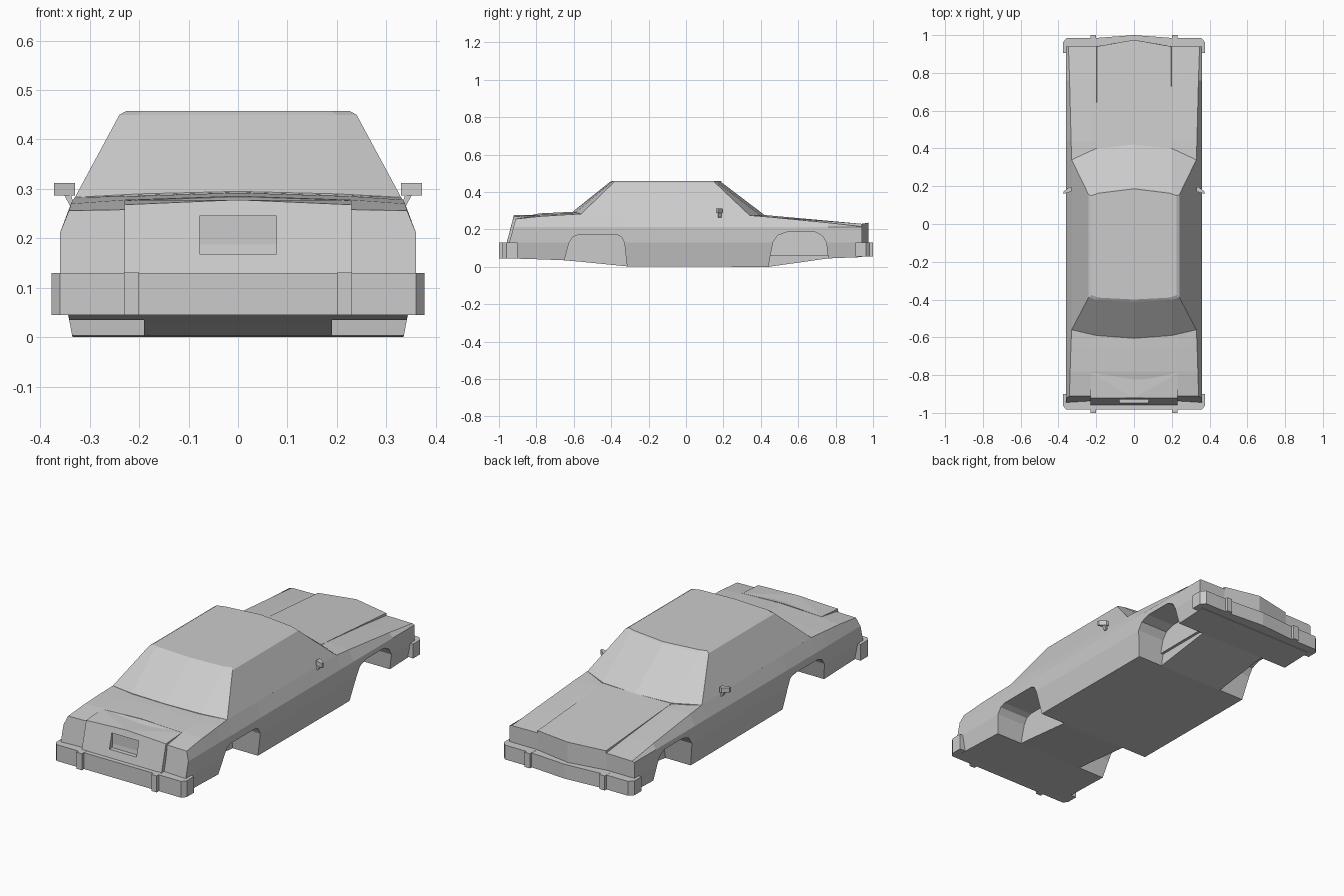
import bpy, bmesh

cube = bpy.data.objects.get("Cube")
if cube:
    bpy.data.objects.remove(cube, do_unlink=True)

GREY = (0.6, 0.6, 0.6, 1)
paint = bpy.data.materials.new("light grey")
paint.use_nodes = True
paint.diffuse_color = GREY
paint.node_tree.nodes["Principled BSDF"].inputs["Base Color"].default_value = GREY


def loft(name, loops):
    """Bridge matching closed loops and cap both ends."""
    bm = bmesh.new()
    rings = [[bm.verts.new(p) for p in loop] for loop in loops]
    for a, b in zip(rings, rings[1:]):
        for i in range(len(a)):
            j = (i + 1) % len(a)
            bm.faces.new((a[i], a[j], b[j], b[i]))
    for cap in (rings[0], rings[-1]):
        bm.faces.new(cap)
    bmesh.ops.recalc_face_normals(bm, faces=bm.faces)
    mesh = bpy.data.meshes.new(name)
    bm.to_mesh(mesh)
    bm.free()
    mesh.materials.append(paint)
    obj = bpy.data.objects.new(name, mesh)
    bpy.context.collection.objects.link(obj)
    return obj


def mirrored(half):
    """Close a half loop that runs from x = 0 round to x = 0."""
    return half + [(-x, y, z) for x, y, z in reversed(half) if x > 0]


def at_height(plan, z):
    return [(x, y, z) for x, y in plan]


def box(name, x0, x1, y0, y1, z0, z1):
    plan = [(x0, y0), (x1, y0), (x1, y1), (x0, y1)]
    return loft(name, [at_height(plan, z0), at_height(plan, z1)])


def cut(target, cutter):
    mod = target.modifiers.new("cut", 'BOOLEAN')
    mod.operation = 'DIFFERENCE'
    mod.solver = 'EXACT'
    mod.object = cutter
    bpy.context.view_layer.objects.active = target
    bpy.ops.object.modifier_apply(modifier=mod.name)
    bpy.data.objects.remove(cutter, do_unlink=True)


# Lower body: y, bottom, shoulder height, shoulder x, deck edge, deck centre
STATIONS = [
    (-0.945, 0.045, 0.256, 0.342, 0.258, 0.260),
    (-0.78, 0.040, 0.270, 0.338, 0.278, 0.286),
    (-0.65, 0.035, 0.278, 0.334, 0.285, 0.292),
    (-0.56, 0.027, 0.283, 0.330, 0.287, 0.294),
    (-0.32, 0.003, 0.281, 0.330, 0.270, 0.260),
    (0.34, 0.000, 0.275, 0.330, 0.271, 0.265),
    (0.44, 0.000, 0.267, 0.333, 0.268, 0.262),
    (0.76, 0.045, 0.236, 0.341, 0.238, 0.235),
    (0.94, 0.052, 0.216, 0.347, 0.218, 0.215),
]


def body_section(y, zb, zs, xs, zd, zc):
    half = [(0, zb), (0.335 + 0.19 * zb, zb), (0.36, 0.13), (0.36, 0.212),
            (xs, zs), (0.23, zd), (0, zc)]
    lean = 0.27 if y < -0.9 else 0
    return mirrored([(x, y + lean * max(0, z - 0.13), z) for x, z in half])


body = loft("body", [body_section(*s) for s in STATIONS])

# Wheel wells
REAR_ARCH = [(-0.655, -0.1), (-0.65, 0.035), (-0.625, 0.13), (-0.605, 0.16),
             (-0.575, 0.172), (-0.37, 0.172), (-0.345, 0.16), (-0.33, 0.13),
             (-0.315, 0), (-0.31, -0.1)]
FRONT_ARCH = [(0.435, -0.1), (0.44, 0), (0.465, 0.13), (0.49, 0.168),
              (0.54, 0.186), (0.69, 0.186), (0.73, 0.165), (0.75, 0.13),
              (0.76, 0.045), (0.765, -0.1)]
for arch in (REAR_ARCH, FRONT_ARCH):
    for side in (1, -1):
        cut(body, loft("well_cutter", [[(side * x, y, z) for y, z in arch]
                                       for x in (0.19, 0.5)]))

# Cabin with bevelled roof edge
base = [(0, -0.605, 0.295), (0.2, -0.59, 0.290), (0.33, -0.56, 0.283),
        (0.33, 0.34, 0.275), (0.2, 0.40, 0.273), (0, 0.42, 0.277)]
eave = [(0, -0.412, 0.45), (0.2, -0.402, 0.45), (0.24, -0.388, 0.45),
        (0.24, 0.155, 0.45), (0.2, 0.168, 0.45), (0, 0.192, 0.45)]
roof = [(x * 0.94, y * 0.97, 0.458) for x, y, z in eave]
sunk = [(x * 0.99, y, z - 0.03) for x, y, z in base]
loft("cabin", [mirrored(l) for l in (sunk, base, eave, roof)])

# Raised hood, which also forms the pointed nose
hood_top = [(0, 0.42, 0.277), (0.197, 0.40, 0.271),
            (0.197, 0.94, 0.230), (0, 0.975, 0.236)]
hood_low = [(x * 1.04, y, 0.06) for x, y, z in hood_top]
loft("hood", [mirrored(hood_low), mirrored(hood_top)])

# Trunk lid with recessed plate panel
lid_top = [(0, -0.79, 0.286), (0.23, -0.79, 0.277),
           (0.23, -0.922, 0.268), (0, -0.920, 0.278)]
lid_low = [(0, -0.79, 0.1), (0.23, -0.79, 0.1),
           (0.23, -0.966, 0.1), (0, -0.966, 0.1)]
lid = loft("trunk_lid", [mirrored(lid_low), mirrored(lid_top)])
cut(lid, box("plate_cutter", -0.078, 0.078, -1, -0.922, 0.168, 0.245))
box("plate_panel", -0.078, 0.078, -0.922, -0.915, 0.168, 0.245)

# Bumpers and their guards
rear_plan = [(0, -0.90), (0.377, -0.90), (0.377, -0.96), (0.36, -0.982), (0, -0.982)]
front_plan = [(0, 0.905), (0.377, 0.905), (0.377, 0.962), (0.355, 0.985),
              (0.2, 0.985), (0, 1.0)]
for name, plan, low in (("rear_bumper", rear_plan, 0.045),
                        ("front_bumper", front_plan, 0.055)):
    loft(name, [mirrored(at_height(plan, z)) for z in (low, 0.13)])
for side, tag in ((1, "left"), (-1, "right")):
    x0, x1 = sorted((side * 0.2, side * 0.231))
    box(tag + "_rear_guard", x0, x1, -1, -0.95, 0.045, 0.131)
    box(tag + "_front_guard", x0, x1, 0.95, 1, 0.055, 0.131)

    # Door mirror: angled housing on a tapered stalk
    housing = [(0.330, 0.172), (0.372, 0.160), (0.372, 0.172), (0.342, 0.196), (0.330, 0.196)]
    loft(tag + "_mirror", [[(side * x, y, z) for x, y in housing]
                           for z in (0.287, 0.312)])
    stalk = [[(0.330, 0.262), (0.340, 0.266), (0.352, 0.288), (0.338, 0.288)]] * 2
    loft(tag + "_mirror_stalk", [[(side * x, y, z) for x, z in s]
                                 for s, y in zip(stalk, (0.172, 0.190))])
